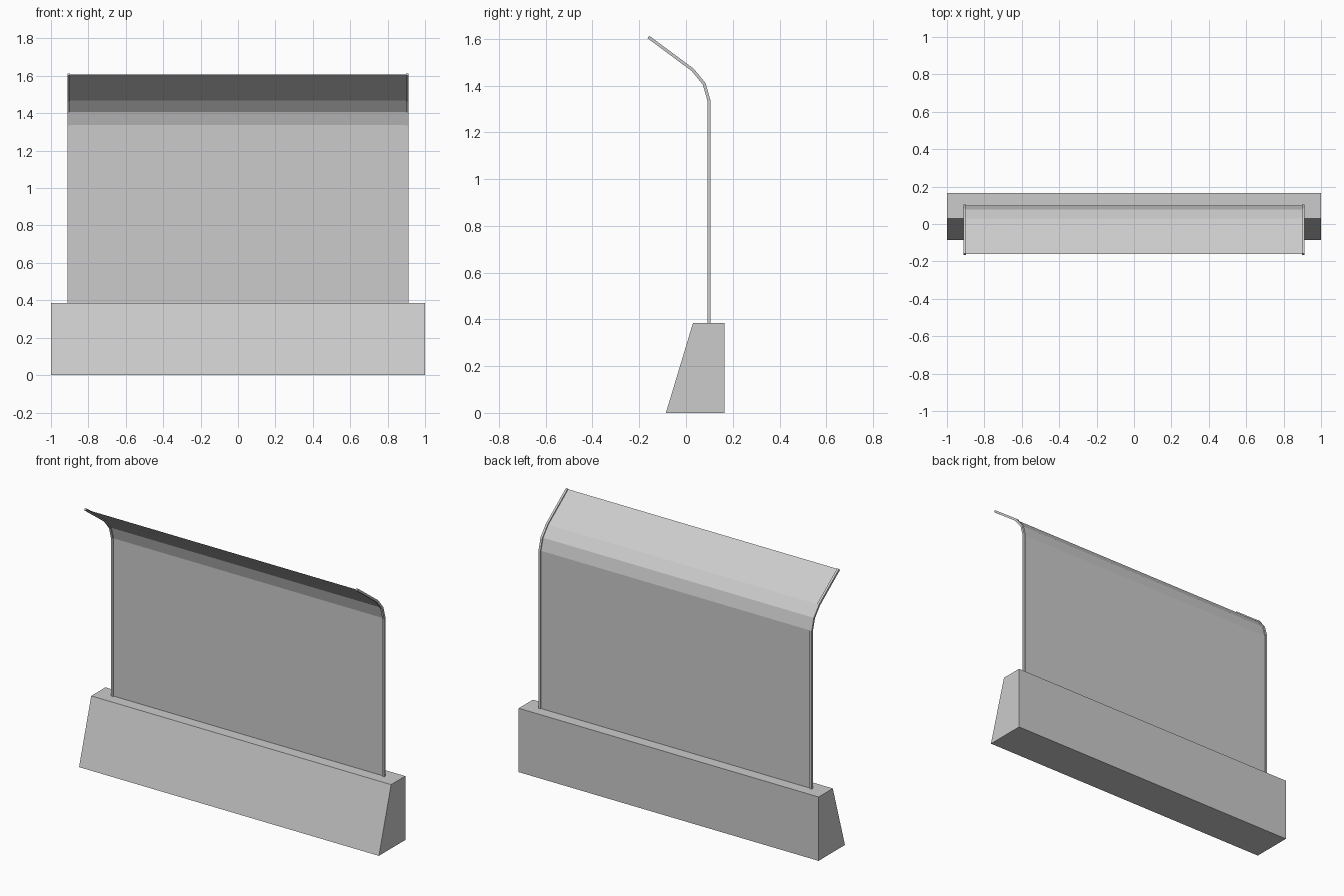
import bpy
from mathutils import Vector

if "Cube" in bpy.data.objects:
    bpy.data.objects.remove(bpy.data.objects["Cube"])

# Shared side path (y, z) of the bent screen, from base to overhanging tip
PATH = [Vector(p) for p in [(0.098, 0.38), (0.098, 1.336), (0.078, 1.407),
                            (0.029, 1.467), (-0.161, 1.608)]]
HALF = 0.0065      # half thickness of the posts
POST_X = 0.9045    # post centre line


def make_object(name, verts, faces):
    mesh = bpy.data.meshes.new(name)
    mesh.from_pydata(verts, [], faces)
    mesh.update()
    obj = bpy.data.objects.new(name, mesh)
    bpy.context.collection.objects.link(obj)
    return obj


def extrude_profile(name, profile, x0, x1):
    """Closed prism from a (y, z) outline, counter-clockwise seen from +x."""
    n = len(profile)
    verts = [(x, y, z) for x in (x0, x1) for y, z in profile]
    faces = [tuple(reversed(range(n))), tuple(range(n, 2 * n))]
    faces += [(i, (i + 1) % n, n + (i + 1) % n, n + i) for i in range(n)]
    return make_object(name, verts, faces)


def offset_path(path, dist):
    """Mitred offset of an open polyline."""
    dirs = [(b - a).normalized() for a, b in zip(path, path[1:])]
    normals = [Vector((d.y, -d.x)) for d in dirs]
    result = []
    for i, p in enumerate(path):
        n0, n1 = normals[max(i - 1, 0)], normals[min(i, len(normals) - 1)]
        m = (n0 + n1).normalized()
        result.append(p + m * dist / m.dot(n0))
    return result


# Wedge-shaped barrier base
extrude_profile("barrier_base",
                [(-0.086, 0), (0.165, 0), (0.165, 0.385), (0.03, 0.385)], -1, 1)

# Bent posts at both ends
outline = offset_path(PATH, HALF) + offset_path(PATH, -HALF)[::-1]
for side, label in ((-1, "left"), (1, "right")):
    extrude_profile(label + "_post", outline,
                    side * POST_X - HALF, side * POST_X + HALF)

# Thin bent panel between the posts
n = len(PATH)
verts = [(x, p.x, p.y) for x in (-POST_X, POST_X) for p in PATH]
make_object("screen_panel", verts,
            [(i, n + i, n + i + 1, i + 1) for i in range(n - 1)])
